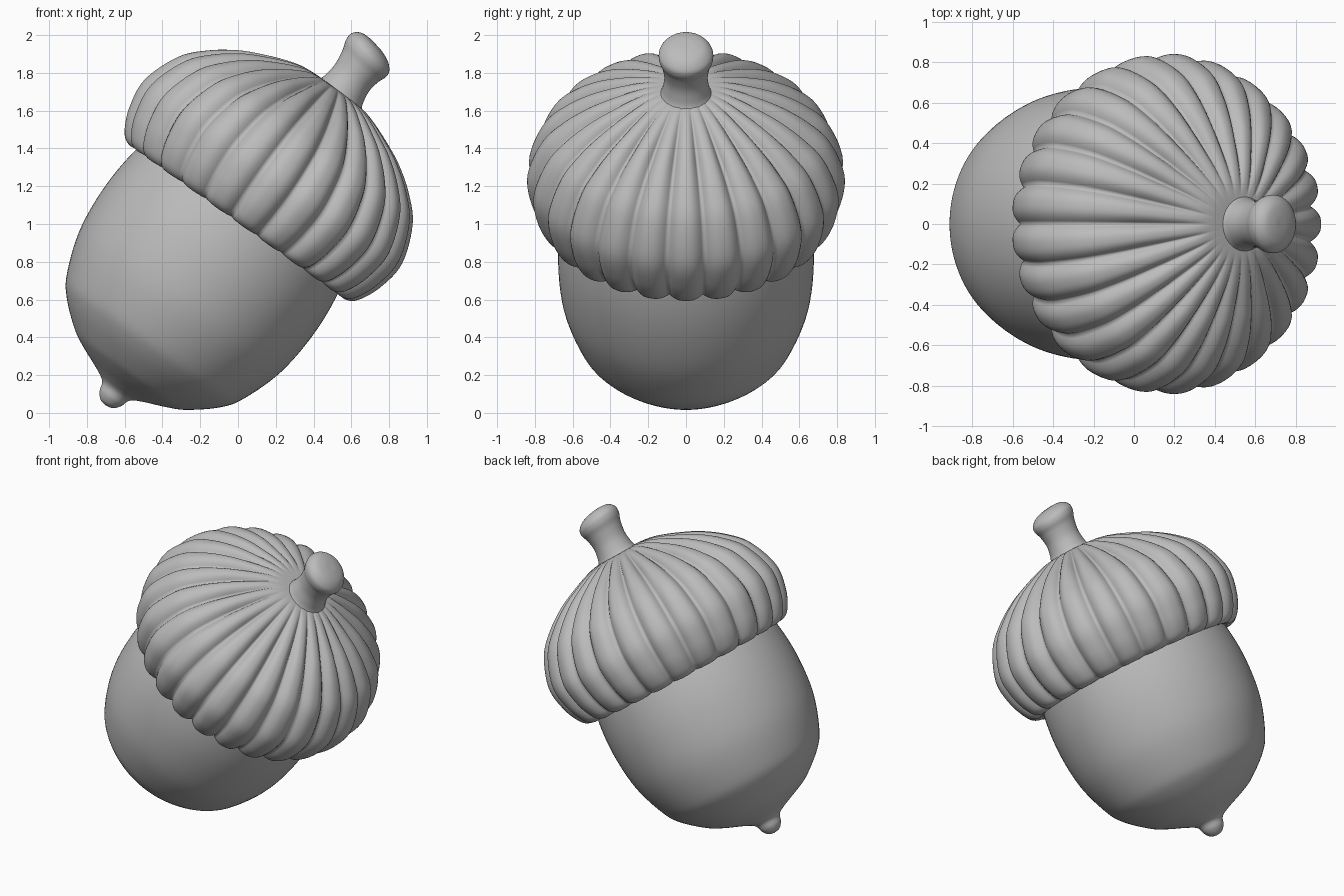
import bpy
import bmesh
from math import sin, cos, pi, radians
from mathutils import Matrix

if "Cube" in bpy.data.objects:
    bpy.data.objects.remove(bpy.data.objects["Cube"], do_unlink=True)

# One plain grey for everything
grey = bpy.data.materials.new("plain grey")
grey.use_nodes = True
GREY = (0.5, 0.5, 0.5, 1.0)
grey.diffuse_color = GREY
grey.node_tree.nodes["Principled BSDF"].inputs["Base Color"].default_value = GREY

# The acorn leans towards +x about the centre of its cap rim
LEAN = Matrix.Translation((0, 0, 1.02)) @ Matrix.Rotation(radians(35.6), 4, 'Y')
LOBES = 25


def smooth_curve(points, steps=6):
    """Catmull-Rom curve through (height, radius) points."""
    padded = [points[0]] + points + [points[-1]]
    out = []
    for a, b, c, d in zip(padded, padded[1:], padded[2:], padded[3:]):
        for s in range(steps):
            t = s / steps
            out.append([0.5 * (2 * q + (r - p) * t + (2 * p - 5 * q + 4 * r - w) * t ** 2
                               + (3 * q - p - 3 * r + w) * t ** 3)
                        for p, q, r, w in zip(a, b, c, d)])
    return out + [list(points[-1])]


def revolve(name, profile, segments, shape=None, shift=0.0):
    """Spin a profile round the leaning axis; shape() may alter each point."""
    bm = bmesh.new()
    rings = []
    for h, r in smooth_curve(profile):
        ring = []
        for i in range(segments):
            ang = 2 * pi * i / segments
            z, rad = shape(h, max(r, 0), ang) if shape else (h, max(r, 0))
            ring.append(bm.verts.new((shift + rad * cos(ang), rad * sin(ang), z)))
        rings.append(ring)
    for low, high in zip(rings, rings[1:]):
        for i in range(segments):
            j = (i + 1) % segments
            bm.faces.new((low[i], low[j], high[j], high[i]))
    bmesh.ops.remove_doubles(bm, verts=bm.verts, dist=0.0002)
    bmesh.ops.recalc_face_normals(bm, faces=bm.faces)
    for face in bm.faces:
        face.smooth = True
    bm.transform(LEAN)
    mesh = bpy.data.meshes.new(name)
    bm.to_mesh(mesh)
    bm.free()
    mesh.materials.append(grey)
    obj = bpy.data.objects.new(name, mesh)
    bpy.context.collection.objects.link(obj)
    return obj


def fluted(h, r, ang):
    """Press grooves into the cap, fading out towards the stem."""
    groove = (1 - abs(sin(LOBES * (ang - pi) / 2))) ** 1.4
    fade = min(max((r - 0.16) / 0.34, 0), 1)
    k = 1 - 0.06 * groove * fade
    return 0.15 + (h - 0.15) * k, r * k


# Nut with its small pointed tip
revolve("nut", [(-1.205, 0), (-1.195, 0.04), (-1.16, 0.07), (-1.11, 0.09),
                (-1.075, 0.15), (-1.02, 0.28), (-0.97, 0.37), (-0.86, 0.5),
                (-0.75, 0.575), (-0.52, 0.653), (-0.25, 0.677), (0, 0.655),
                (0.2, 0.6)], 96)

# Ribbed cap, from its tucked-under rim to the crown
revolve("cap", [(0.06, 0.6), (0.0, 0.66), (-0.01, 0.71), (0.03, 0.765),
                (0.15, 0.82), (0.32, 0.84), (0.52, 0.765), (0.64, 0.655),
                (0.73, 0.53), (0.785, 0.42), (0.84, 0.28), (0.865, 0.17),
                (0.87, 0)], LOBES * 12, shape=fluted)

# Flared stem with a slightly slanted end
revolve("stem", [(0.82, 0.17), (0.865, 0.135), (0.91, 0.121), (0.97, 0.115),
                 (1.04, 0.126), (1.09, 0.143), (1.13, 0.14), (1.165, 0.105),
                 (1.18, 0.05), (1.182, 0)], 48, shift=0.052,
        shape=lambda h, r, a: (h - 0.2 * r * cos(a) * max(h - 0.9, 0) / 0.28, r))
